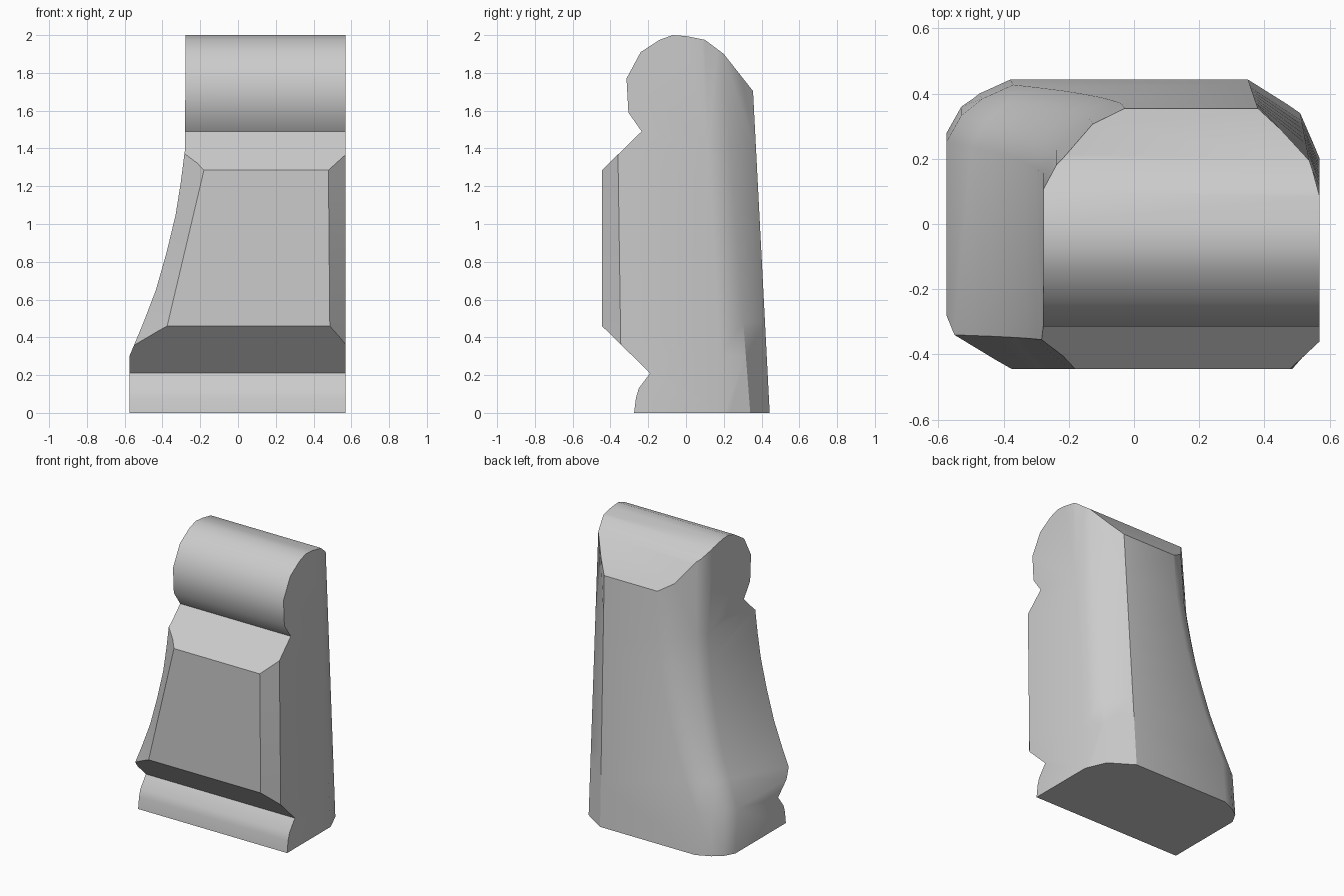
import bpy
import bmesh
import math

cube = bpy.data.objects.get("Cube")
if cube:
    bpy.data.objects.remove(cube, do_unlink=True)

stone = bpy.data.materials.new("grey_stone")
stone.use_nodes = True
grey = (0.6, 0.6, 0.6, 1.0)
stone.diffuse_color = grey
stone.node_tree.nodes["Principled BSDF"].inputs["Base Color"].default_value = grey


def loft(name, rings):
    """Skin a closed solid through rings of equal point count."""
    bm = bmesh.new()
    loops = [[bm.verts.new(p) for p in ring] for ring in rings]
    for a, b in zip(loops, loops[1:]):
        for i in range(len(a)):
            j = (i + 1) % len(a)
            bm.faces.new((a[i], a[j], b[j], b[i]))
    bm.faces.new(loops[0])
    bm.faces.new(loops[-1])
    bmesh.ops.recalc_face_normals(bm, faces=bm.faces)
    mesh = bpy.data.meshes.new(name)
    bm.to_mesh(mesh)
    bm.free()
    mesh.materials.append(stone)
    obj = bpy.data.objects.new(name, mesh)
    bpy.context.collection.objects.link(obj)
    return obj


# Moulded side outline (y, z): foot, raised panel, scroll top
outline = [(-0.275, 0), (-0.265, 0.08), (-0.25, 0.13), (-0.19, 0.21),
           (-0.445, 0.46), (-0.445, 1.285), (-0.235, 1.49), (-0.305, 1.59),
           (-0.315, 1.77), (-0.24, 1.91), (-0.14, 1.975), (-0.07, 2),
           (0, 1.995), (0.1, 1.975), (0.2, 1.9), (0.35, 1.71), (0.5, 1.52), (0.5, 0)]
moulding = loft("side_profile_cutter",
                [[(x, y, z) for y, z in outline] for x in (-0.8, 0.8)])
moulding.hide_render = True
moulding.hide_viewport = True

# Plan corners at the foot and at the top; x is relative to the flared edge
back_left = [((0, 0.28), (0, 0.13)), ((0.045, 0.36), (0.04, 0.2)),
             ((0.1, 0.4), (0.15, 0.31)), ((0.195, 0.443), (0.25, 0.355))]
back_right = [((0.35, 0.443), (0.38, 0.355)), ((0.51, 0.34), (0.535, 0.21)),
              ((0.57, 0.2), (0.57, 0.1))]


def mix(pair, t):
    return [a + (b - a) * t for a, b in zip(*pair)]


def section(z, edge):
    t = z / 1.7
    panel = max(-0.375 + 0.236 * (z - 0.46), edge + 0.06)
    front_y = -0.335 - 0.025 * t
    pts = [(edge, front_y), (panel, -0.445), (0.49 - 0.015 * t, -0.445),
           (0.57, front_y - 0.005)]
    pts += [mix(p, t) for p in reversed(back_right)]
    for p in reversed(back_left):
        x, y = mix(p, t)
        pts.append((edge + x, y))
    return [(x, y, z) for x, y in pts]


# Flared body, trimmed by the moulded outline
flare = [(-0.1, -0.575), (0.3, -0.575), (0.48, -0.5), (0.65, -0.435),
         (0.85, -0.378), (1.05, -0.33), (1.22, -0.303), (1.4, -0.28), (2.1, -0.278)]
body = loft("stone_body", [section(z, e) for z, e in flare])
trim = body.modifiers.new("trim", "BOOLEAN")
trim.operation = "INTERSECT"
trim.solver = "EXACT"
trim.object = moulding

bpy.ops.object.select_all(action="DESELECT")
body.select_set(True)
bpy.context.view_layer.objects.active = body
bpy.ops.object.modifier_apply(modifier="trim")
bpy.data.objects.remove(moulding, do_unlink=True)
bpy.ops.object.shade_smooth_by_angle(angle=math.radians(32))
